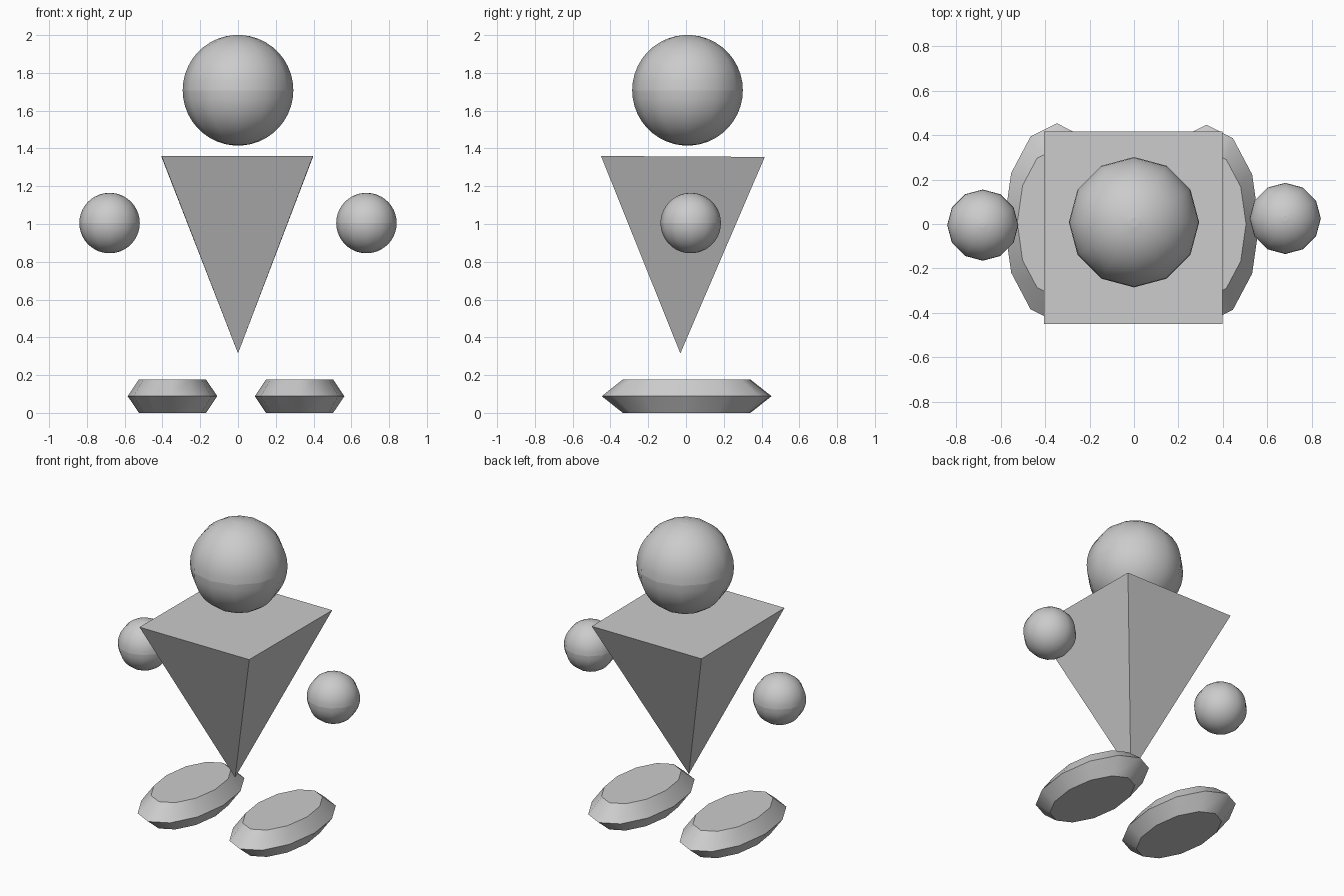
import bpy, bmesh, math

if "Cube" in bpy.data.objects:
    bpy.data.objects.remove(bpy.data.objects["Cube"], do_unlink=True)

grey = bpy.data.materials.new("plain_grey")
grey.use_nodes = True
grey.diffuse_color = (0.6, 0.6, 0.6, 1)
grey.node_tree.nodes["Principled BSDF"].inputs["Base Color"].default_value = (0.6, 0.6, 0.6, 1)


def add_object(name, bm, location):
    bmesh.ops.recalc_face_normals(bm, faces=bm.faces)
    mesh = bpy.data.meshes.new(name)
    bm.to_mesh(mesh)
    bm.free()
    mesh.materials.append(grey)
    obj = bpy.data.objects.new(name, mesh)
    obj.location = location
    bpy.context.collection.objects.link(obj)


def lathe(name, location, profile, scale, sharp_rings, segments=12):
    """Stack twelve-sided rings from (radius, height) pairs and cap both ends."""
    bm = bmesh.new()
    rings = []
    for r, z in profile:
        angles = [math.tau * i / segments for i in range(segments)]
        rings.append([bm.verts.new((r * scale[0] * math.cos(a), r * scale[1] * math.sin(a),
                                    z * scale[2])) for a in angles])
    for low, high in zip(rings, rings[1:]):
        for i in range(segments):
            j = (i + 1) % segments
            bm.faces.new((low[i], low[j], high[j], high[i])).smooth = True
    bm.faces.new(rings[0][::-1])
    bm.faces.new(rings[-1])
    for k in sharp_rings:
        for i in range(segments):
            bm.edges.get((rings[k][i], rings[k][(i + 1) % segments])).smooth = False
    add_object(name, bm, location)


def ball(name, location, radius):
    """Sphere of two hemispheres with a crisp equator and tiny flat poles."""
    steps = 20
    limit = math.radians(86)
    lats = [-limit + 2 * limit * i / steps for i in range(steps + 1)]
    lathe(name, location, [(math.cos(a), math.sin(a)) for a in lats],
          (radius, radius, radius), (0, steps // 2, steps))


# Head and floating hands
ball("head", (0, 0.008, 1.708), 0.293)
ball("right_hand", (-0.68, -0.005, 1.005), 0.16)
ball("left_hand", (0.68, 0.025, 1.005), 0.16)

# Torso: upside-down pyramid
bm = bmesh.new()
tip = bm.verts.new((0, -0.03, 0.315))
top = [bm.verts.new(p) for p in ((-0.405, -0.45, 1.36), (0.397, -0.45, 1.36),
                                 (0.397, 0.417, 1.355), (-0.405, 0.417, 1.355))]
bm.faces.new(top)
for i in range(4):
    bm.faces.new((top[i], tip, top[(i + 1) % 4]))
add_object("torso", bm, (0, 0, 0))

# Feet: long discs with bevelled rims
foot = [(0.75, 0), (1, 0.5), (0.75, 1)]
lathe("right_foot", (-0.347, 0.005, 0), foot, (0.237, 0.448, 0.177), (0, 1, 2))
lathe("left_foot", (0.326, 0, 0), foot, (0.237, 0.446, 0.177), (0, 1, 2))
